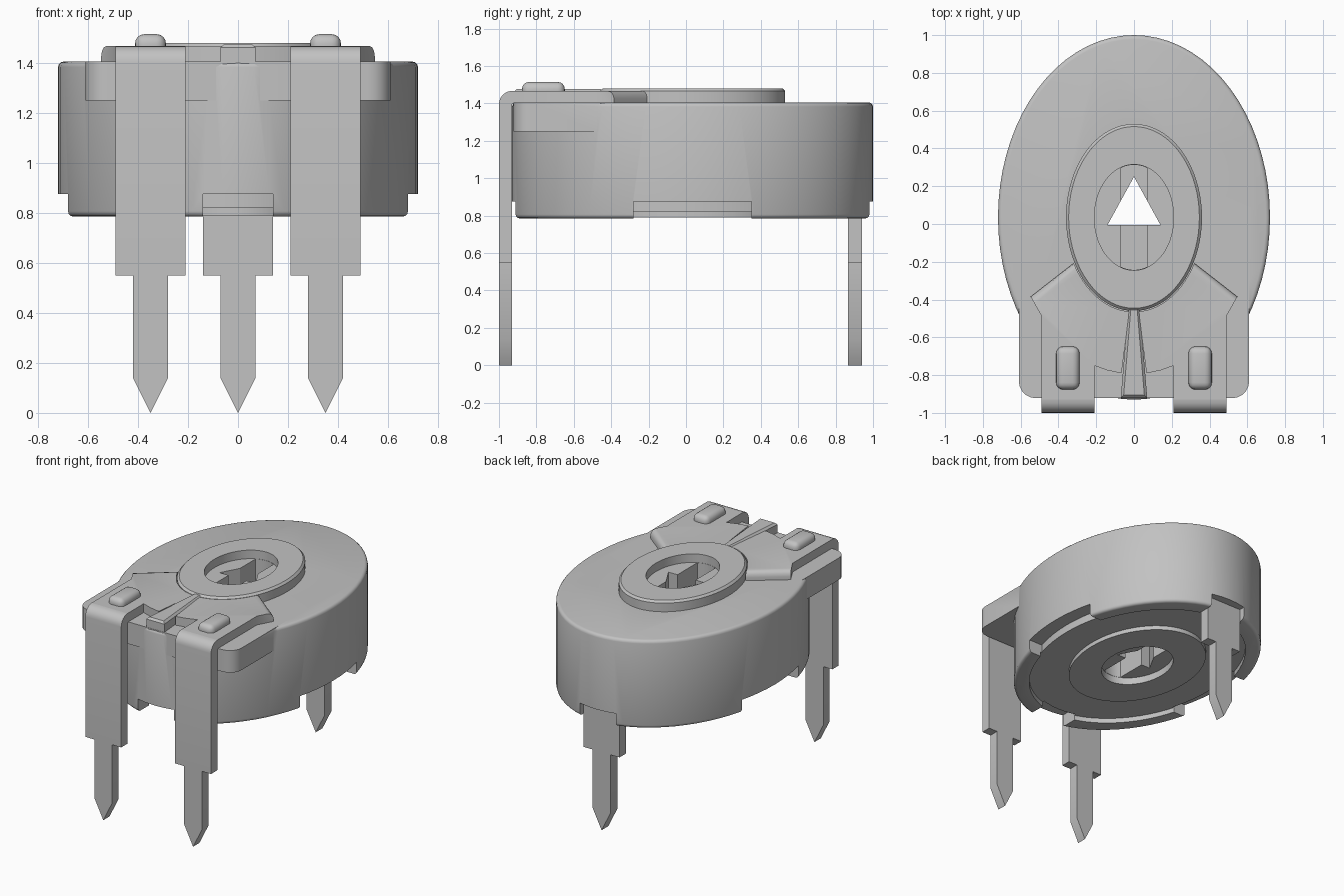
import bpy, bmesh, math
from mathutils import Vector

cube = bpy.data.objects.get("Cube")
if cube:
    bpy.data.objects.remove(cube, do_unlink=True)

grey = bpy.data.materials.new("neutral grey")
grey.use_nodes = True
COLOUR = (0.54, 0.54, 0.54, 1)
grey.diffuse_color = COLOUR
grey.node_tree.nodes["Principled BSDF"].inputs["Base Color"].default_value = COLOUR

CY = 0.035  # centre of the oval body along y
TOP = 1.405  # top of the housing
BASE = 0.785  # bottom of the housing


def smooth(obj):
    bpy.ops.object.select_all(action="DESELECT")
    obj.select_set(True)
    bpy.context.view_layer.objects.active = obj
    bpy.ops.object.shade_smooth_by_angle(angle=math.radians(35))


def prism(name, pts, lo, hi, axis="z", bevel=0, which=None, segments=3):
    """Extrude a closed outline along an axis, optionally rounding chosen edges."""
    place = {"x": lambda a, b, h: (h, a, b),
             "y": lambda a, b, h: (a, h, b),
             "z": lambda a, b, h: (a, b, h)}[axis]
    bm = bmesh.new()
    face = bm.faces.new([bm.verts.new(place(a, b, lo)) for a, b in pts])
    ext = bmesh.ops.extrude_face_region(bm, geom=[face])
    shift = Vector(place(0, 0, hi - lo))
    bmesh.ops.translate(bm, vec=shift, verts=[v for v in ext["geom"] if isinstance(v, bmesh.types.BMVert)])
    bmesh.ops.recalc_face_normals(bm, faces=bm.faces)
    if bevel:
        edges = [e for e in bm.edges if which((e.verts[0].co + e.verts[1].co) / 2, e)]
        bmesh.ops.bevel(bm, geom=edges, offset=bevel, segments=segments, profile=0.5, affect="EDGES")
    mesh = bpy.data.meshes.new(name)
    bm.to_mesh(mesh)
    bm.free()
    mesh.materials.append(grey)
    obj = bpy.data.objects.new(name, mesh)
    bpy.context.collection.objects.link(obj)
    smooth(obj)
    return obj


def oval(a, b, n=72, start=0, end=360):
    count = n if end - start == 360 else n + 1
    angles = [math.radians(start + (end - start) * i / n) for i in range(count)]
    return [(a * math.cos(t), CY + b * math.sin(t)) for t in angles]


def rect(x0, x1, y0, y1):
    return [(x0, y0), (x1, y0), (x1, y1), (x0, y1)]


def level(*heights):
    """Edge filter: flat edges lying at any of the given heights."""
    return lambda m, e: any(all(abs(v.co.z - h) < 1e-4 for v in e.verts) for h in heights)


def combine(target, tool, operation):
    mod = target.modifiers.new(operation, "BOOLEAN")
    mod.operation, mod.solver, mod.object = operation, "EXACT", tool
    bpy.ops.object.select_all(action="DESELECT")
    target.select_set(True)
    bpy.context.view_layer.objects.active = target
    bpy.ops.object.modifier_apply(modifier=mod.name)
    bpy.data.objects.remove(tool, do_unlink=True)


# Oval housing with the rectangular terminal block at the front
housing = prism("housing", oval(0.72, 0.965), BASE, TOP, "z", 0.022, level(BASE, TOP))
combine(housing, prism("terminal_block", rect(-0.61, 0.61, -0.922, -0.3), 1.25, TOP, "z", 0.09,
        lambda m, e: m.y < -0.9 and abs(m.x) > 0.6 and abs(e.verts[0].co.z - e.verts[1].co.z) > 0.1, 5), "UNION")

# Shallow recess below and four gaps in the rim, which stop at the inner core
combine(housing, prism("rim_recess", oval(0.63, 0.845), 0.6, 0.82), "DIFFERENCE")
for outline in (rect(-1, 1, -0.28, 0.35), rect(-0.14, 0.14, -1.2, 1.2)):
    gap = prism("rim_gap", outline, 0.6, 0.875)
    combine(gap, prism("core", oval(0.62, 0.83), 0.5, 1.0), "DIFFERENCE")
    combine(housing, gap, "DIFFERENCE")

# Rotor disc on top and hub disc beneath
combine(housing, prism("rotor", oval(0.36, 0.495), 1.2, 1.48, "z", 0.014, level(1.48), 1), "UNION")
combine(housing, prism("hub", oval(0.40, 0.535), 0.79, 1.0), "UNION")

# Screwdriver socket: oval recess, slot and arrow head through the middle
for lo, hi, slot_lo, slot_hi in ((1.42, 1.6, 1.18, 1.6), (0.6, 0.84, 0.6, 1.02)):
    slot = prism("slot", oval(0.208, 0.278), slot_lo, slot_hi)
    combine(slot, prism("slot_width", rect(-0.07, 0.07, -0.5, 0.5), 0.5, 1.7), "INTERSECT")
    combine(housing, slot, "DIFFERENCE")
    combine(housing, prism("socket", oval(0.21, 0.28), lo, hi), "DIFFERENCE")
combine(housing, prism("arrow", [(-0.14, -0.005), (0.14, -0.005), (0, 0.25)], 0.5, 1.7), "DIFFERENCE")
smooth(housing)

# Wedge-shaped strip between the two contact plates
prism("centre_strip", [(-0.07, -0.92), (0.07, -0.92), (0.03, -0.44), (-0.03, -0.44)],
      1.40, 1.476, "z", 0.014, level(1.476), 1)


def pin(name, x, y0, y1):
    prism(name, [(x - 0.07, 0.55), (x - 0.07, 0.14), (x, 0), (x + 0.07, 0.14), (x + 0.07, 0.55)], y0, y1, "y")


# Contact plates with bent legs and rivets, one per side
bend = [(-0.93 - 0.07 * math.sin(t), 1.397 + 0.07 * math.cos(t))
        for t in (math.radians(15 * i) for i in range(7))]
for side, s in (("left", 1), ("right", -1)):
    outline = [(0.21, -0.93), (0.49, -0.93), (0.49, -0.487), (0.547, -0.385)]
    outline += oval(0.365, 0.50, 16, -29, -86)
    outline += [(0.066, -0.79), (0.14, -0.775), (0.21, -0.75)]
    prism(side + "_contact_plate", [(s * x, y) for x, y in outline], 1.397, 1.467, "z", 0.04,
          lambda m, e: m.z > 1.46 and abs(m.x) > 0.4 and -0.35 < m.y < -0.25)
    prism(side + "_front_leg", [(-0.93, 0.55)] + bend + [(-1.0, 0.55)],
          *sorted((s * 0.21, s * 0.49)), "x")
    pin(side + "_front_pin", s * 0.35, -1.0, -0.93)
    prism(side + "_rivet", rect(s * 0.35 - 0.062, s * 0.35 + 0.062, -0.877, -0.648), 1.42, 1.515,
          "z", 0.038, lambda m, e: True, 4)

# Single rear leg
prism("rear_leg", rect(-0.14, 0.14, 0.55, 0.875), 0.865, 0.94, "y")
pin("rear_pin", 0, 0.865, 0.94)
